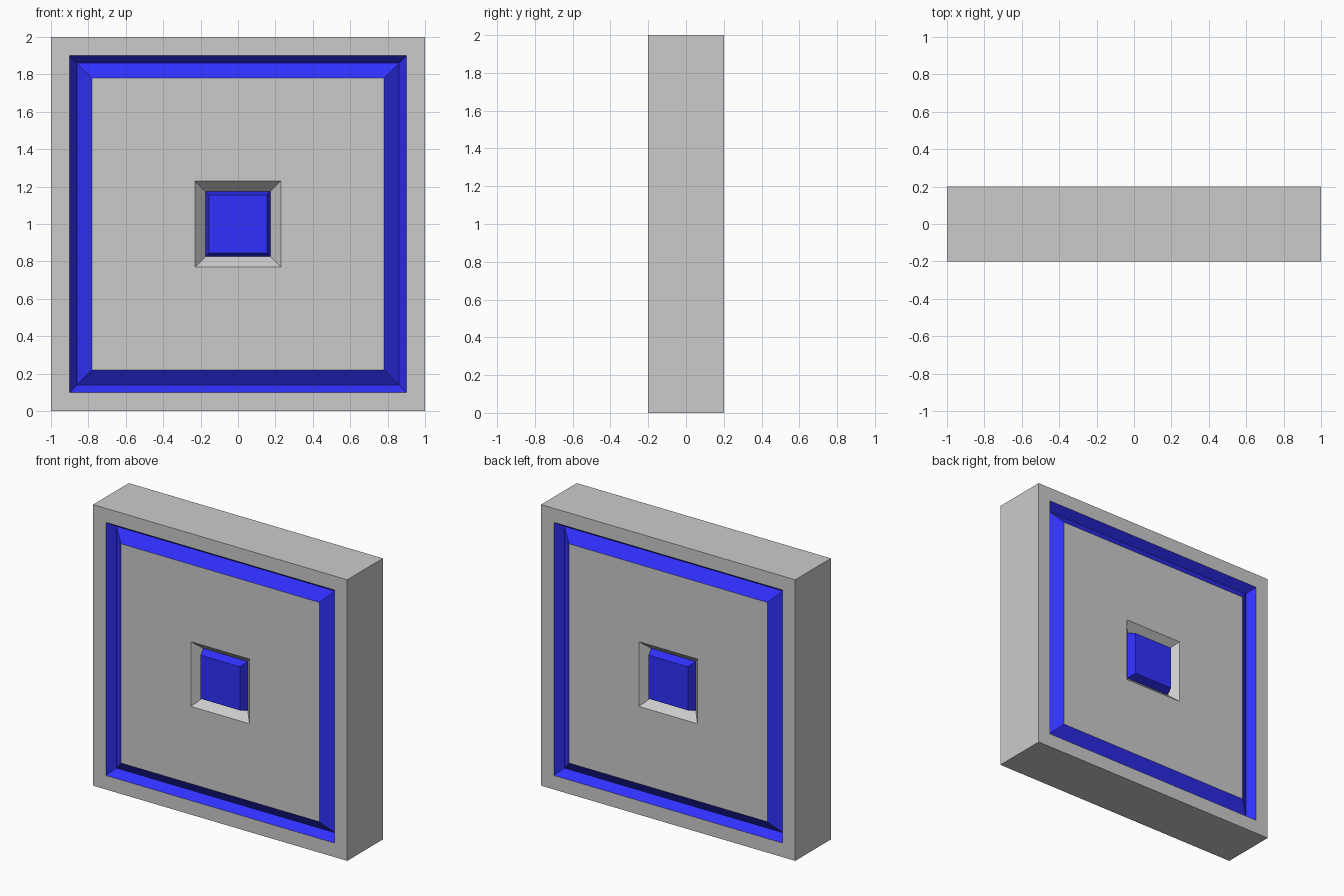
import bpy, bmesh

if "Cube" in bpy.data.objects:
    bpy.data.objects.remove(bpy.data.objects["Cube"])

HALF_T = 0.2      # half thickness of the slab
DEPTH = 0.06      # depth of groove and centre recess

blue = bpy.data.materials.new("blue")
blue.diffuse_color = (0.03, 0.03, 1.0, 1)
blue.use_nodes = True
blue.node_tree.nodes["Principled BSDF"].inputs["Base Color"].default_value = blue.diffuse_color


def add_ring(bm, half, y):
    return [bm.verts.new((sx * half, y, 1 + sz * half))
            for sx, sz in ((-1, -1), (1, -1), (1, 1), (-1, 1))]


def bridge(bm, a, b):
    for i in range(4):
        j = (i + 1) % 4
        bm.faces.new((a[i], a[j], b[j], b[i]))


def square_part(name, strips, side, cap=False, mat=None):
    """Concentric square strips; each strip is a list of (half size, depth)."""
    bm = bmesh.new()
    for strip in strips:
        rings = [add_ring(bm, h, -HALF_T + d) for h, d in strip]
        for a, b in zip(rings, rings[1:]):
            bridge(bm, a, b)
    if cap:
        bm.faces.new(rings[-1])
    if side < 0:                      # turn the part to the back
        for v in bm.verts:
            v.co.x, v.co.y = -v.co.x, -v.co.y
    me = bpy.data.meshes.new(name)
    bm.to_mesh(me)
    bm.free()
    if mat:
        me.materials.append(mat)
    ob = bpy.data.objects.new(name, me)
    bpy.context.collection.objects.link(ob)


for label, side in (("front", 1), ("back", -1)):
    # grey slab half: outer edge and border, then plate sloping into the recess
    square_part(label + "_panel",
                [[(1, HALF_T), (1, 0), (0.9, 0)],
                 [(0.78, 0), (0.23, 0), (0.175, DEPTH)]], side)
    # blue V-shaped groove around the plate
    square_part(label + "_groove",
                [[(0.9, 0), (0.86, DEPTH), (0.78, 0)]], side, mat=blue)
    # blue tapered block in the centre recess
    square_part(label + "_centre_block",
                [[(0.175, DEPTH), (0.155, 0)]], side, cap=True, mat=blue)
